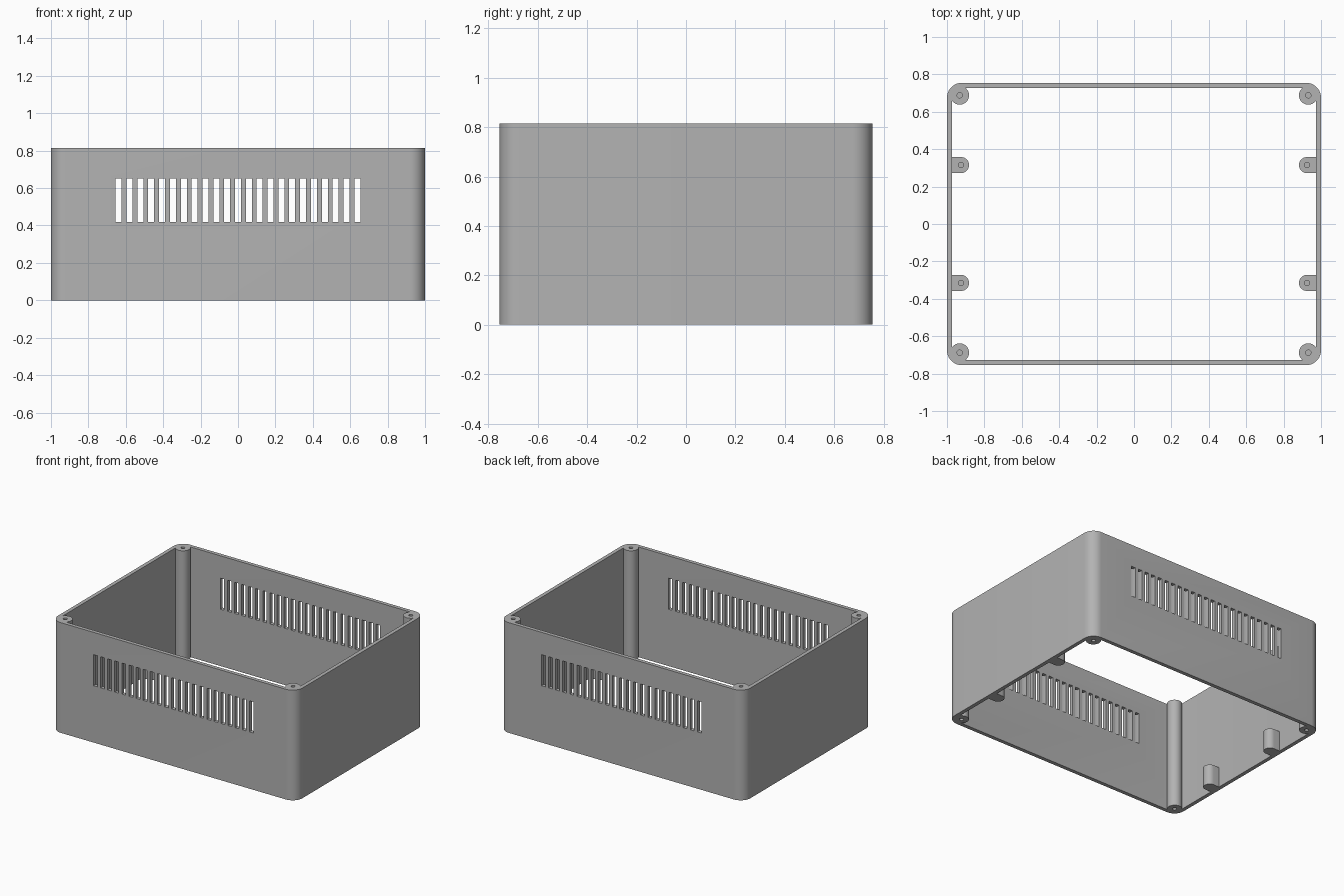
import bpy, bmesh, math
from mathutils import Matrix, Vector

cube = bpy.data.objects.get("Cube")
if cube:
    bpy.data.objects.remove(cube, do_unlink=True)

HX, HY, H = 1.0, 0.755, 0.815      # half sizes and height
WALL, CORNER = 0.028, 0.08         # wall thickness, outer corner radius
HOLE = 0.014                       # screw hole radius

grey = bpy.data.materials.new("plastic grey")
grey.use_nodes = True
colour = (0.45, 0.45, 0.45, 1)
grey.diffuse_color = colour
grey.node_tree.nodes["Principled BSDF"].inputs["Base Color"].default_value = colour


def make_object(name, bm):
    bmesh.ops.recalc_face_normals(bm, faces=bm.faces)
    mesh = bpy.data.meshes.new(name)
    bm.to_mesh(mesh)
    bm.free()
    mesh.materials.append(grey)
    ob = bpy.data.objects.new(name, mesh)
    bpy.context.collection.objects.link(ob)
    return ob


def activate(ob):
    bpy.ops.object.select_all(action='DESELECT')
    ob.select_set(True)
    bpy.context.view_layer.objects.active = ob


def smooth(ob):
    activate(ob)
    bpy.ops.object.shade_smooth_by_angle(angle=math.radians(30))


def cut(ob, cutter):
    mod = ob.modifiers.new("cut", 'BOOLEAN')
    mod.operation, mod.solver, mod.object = 'DIFFERENCE', 'EXACT', cutter
    activate(ob)
    bpy.ops.object.modifier_apply(modifier=mod.name)
    bpy.data.objects.remove(cutter, do_unlink=True)


def arc(cx, cy, r, start, end, steps):
    angles = [math.radians(start + (end - start) * i / steps) for i in range(steps + 1)]
    return [(cx + r * math.cos(a), cy + r * math.sin(a)) for a in angles]


def rounded_rect(hx, hy, r):
    points = []
    for k, (sx, sy) in enumerate([(1, 1), (-1, 1), (-1, -1), (1, -1)]):
        points += arc(sx * (hx - r), sy * (hy - r), r, 90 * k, 90 * k + 90, 10)
    return points


# Open rectangular shell: outer and inner outlines joined by rims
bm = bmesh.new()
outer = rounded_rect(HX, HY, CORNER)
inner = rounded_rect(HX - WALL, HY - WALL, CORNER - WALL)
loops = [[bm.verts.new((x, y, z)) for x, y in pts]
         for pts, z in [(outer, 0), (outer, H), (inner, H), (inner, 0)]]
for a, b in zip(loops, loops[1:] + loops[:1]):
    for i in range(len(a)):
        j = (i + 1) % len(a)
        bm.faces.new((a[i], a[j], b[j], b[i]))
shell = make_object("case_walls", bm)

# Row of ventilation slots through front and back walls
bm = bmesh.new()
for i in range(-11, 12):
    place = Matrix.Translation((i * 0.058, 0, 0.535))
    bmesh.ops.create_cube(bm, size=1, matrix=place @ Matrix.Diagonal((0.032, 2, 0.23, 1)))
cut(shell, make_object("slot_cutter", bm))
smooth(shell)


# Full height corner posts with a blind screw hole at each end
def corner_post(name, x, y):
    depth, r = 0.15, 0.05
    profile = [(0, depth), (HOLE, depth), (HOLE, 0), (r, 0),
               (r, H), (HOLE, H), (HOLE, H - depth), (0, H - depth)]
    bm = bmesh.new()
    verts = [bm.verts.new((px, 0, pz)) for px, pz in profile]
    edges = [bm.edges.new(pair) for pair in zip(verts, verts[1:])]
    bmesh.ops.spin(bm, geom=verts + edges, cent=(0, 0, 0), axis=(0, 0, 1),
                   angle=math.tau, steps=32)
    bmesh.ops.remove_doubles(bm, verts=bm.verts, dist=0.0001)
    bmesh.ops.translate(bm, verts=bm.verts, vec=(x, y, 0))
    smooth(make_object(name, bm))


# Short D-shaped bosses on the side walls, drilled from above
def side_boss(name, sx, y):
    r, cx, height = 0.043, 0.925, 0.15
    points = arc(cx, y, r, 90, 270, 16) + [(HX - 0.01, y - r), (HX - 0.01, y + r)]
    bm = bmesh.new()
    base = bm.faces.new([bm.verts.new((sx * px, py, 0)) for px, py in points])
    top = bmesh.ops.extrude_face_region(bm, geom=[base])["geom"]
    moved = [v for v in top if isinstance(v, bmesh.types.BMVert)]
    bmesh.ops.translate(bm, verts=moved, vec=Vector((0, 0, height)))
    if not any(f.calc_center_median().z < 0.0001 for f in bm.faces):
        bm.faces.new([v for v in bm.verts if v.co.z < 0.0001])
    boss = make_object(name, bm)
    drill = bmesh.new()
    bmesh.ops.create_cone(drill, cap_ends=True, segments=20, radius1=HOLE, radius2=HOLE,
                          depth=0.2, matrix=Matrix.Translation((sx * cx, y, height)))
    cut(boss, make_object("drill_cutter", drill))
    smooth(boss)


for sx, side in [(1, "left"), (-1, "right")]:
    for sy, end in [(-1, "front"), (1, "back")]:
        corner_post(f"corner_post_{end}_{side}", sx * 0.932, sy * 0.688)
        side_boss(f"side_boss_{end}_{side}", sx, sy * 0.315)
